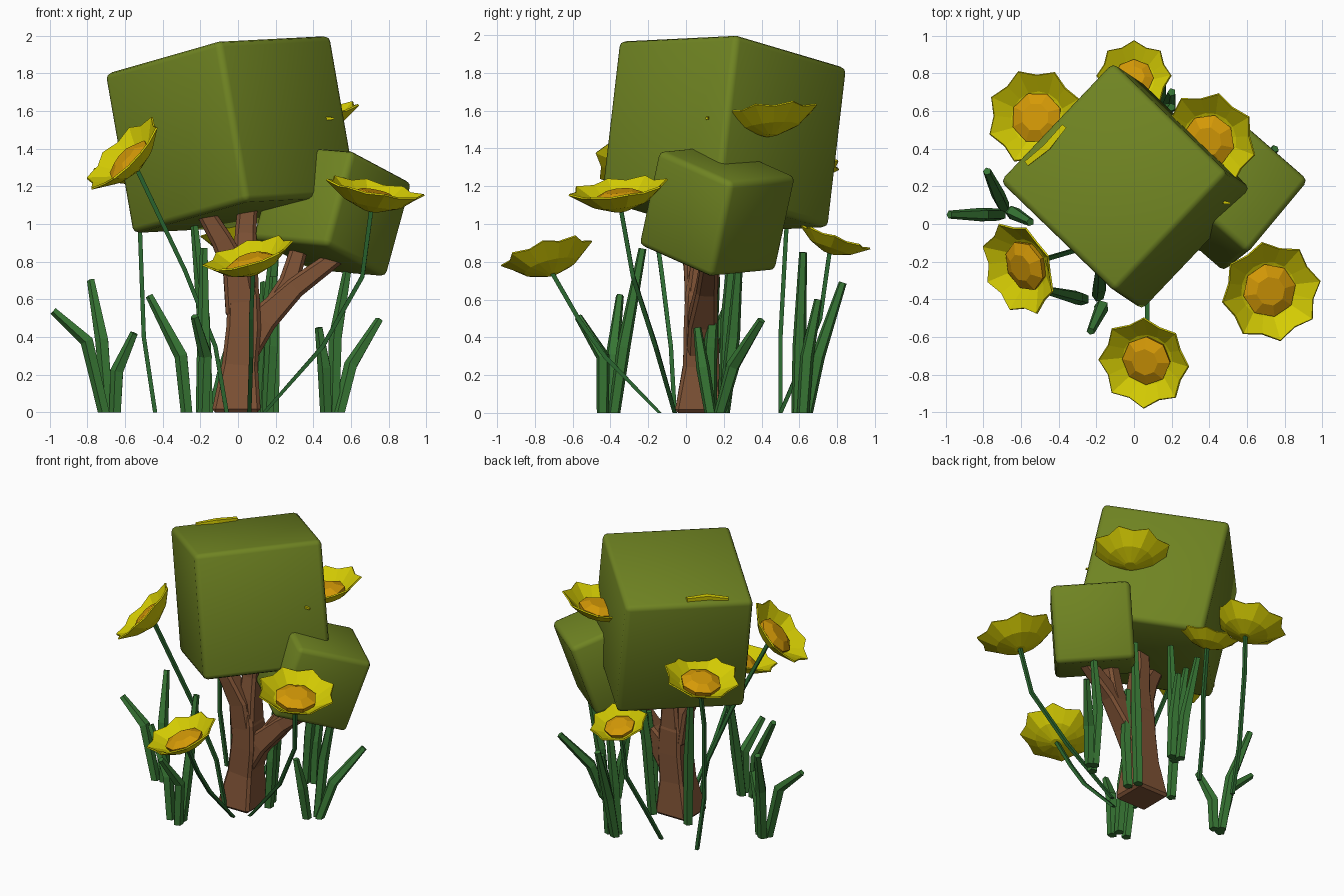
import bpy, bmesh, math
from mathutils import Vector, Matrix

cube = bpy.data.objects.get("Cube")
if cube:
    bpy.data.objects.remove(cube, do_unlink=True)


def material(name, r, g, b):
    m = bpy.data.materials.new(name)
    m.use_nodes = True
    m.diffuse_color = (r, g, b, 1)
    m.node_tree.nodes["Principled BSDF"].inputs["Base Color"].default_value = (r, g, b, 1)
    return m


LEAF = material("leaf_green", 0.16, 0.23, 0.016)
BARK = material("bark_brown", 0.21, 0.085, 0.036)
GRASS = material("grass_green", 0.038, 0.18, 0.034)
STEM = material("stem_green", 0.025, 0.14, 0.03)
PETAL = material("petal_yellow", 0.66, 0.6, 0.001)
POLLEN = material("pollen_orange", 0.66, 0.32, 0.002)


def finish(bm, name, mat):
    bmesh.ops.recalc_face_normals(bm, faces=bm.faces)
    mesh = bpy.data.meshes.new(name)
    bm.to_mesh(mesh)
    bm.free()
    obj = bpy.data.objects.new(name, mesh)
    bpy.context.collection.objects.link(obj)
    mesh.materials.append(mat)
    return obj


def bridge(bm, a, b):
    n = len(a)
    for i in range(n):
        bm.faces.new((a[i], a[(i + 1) % n], b[(i + 1) % n], b[i]))


def tube(name, points, radii, mat, sides=4):
    """Faceted tapering tube along a path, capped at both ends."""
    pts = [Vector(p) for p in points]
    bm = bmesh.new()
    rings = []
    for i, p in enumerate(pts):
        t = (pts[min(i + 1, len(pts) - 1)] - pts[max(i - 1, 0)]).normalized()
        if i == 0 and p.z == 0:
            t = Vector((0, 0, 1))
        u = Vector((0, 1, 0)).cross(t).normalized()
        v = t.cross(u)
        loop = []
        for k in range(sides):
            a = math.tau * (k + 0.5) / sides
            loop.append(bm.verts.new(p + (u * math.cos(a) + v * math.sin(a)) * radii[i]))
        rings.append(loop)
    for a, b in zip(rings, rings[1:]):
        bridge(bm, a, b)
    bm.faces.new(rings[0])
    bm.faces.new(rings[-1])
    return finish(bm, name, mat)


def bevel(obj, width, segments):
    mod = obj.modifiers.new("Bevel", "BEVEL")
    mod.width = width
    mod.segments = segments
    bpy.ops.object.select_all(action="DESELECT")
    obj.select_set(True)
    bpy.context.view_layer.objects.active = obj
    bpy.ops.object.modifier_apply(modifier="Bevel")


# Leaf blocks: tilted cubes given by centre and two edge directions
def leaf_block(name, centre, right, back, size):
    x = Vector(right).normalized()
    z = x.cross(Vector(back)).normalized()
    rot = Matrix((x, z.cross(x), z)).transposed().to_4x4()
    bm = bmesh.new()
    bmesh.ops.create_cube(bm, size=size, matrix=Matrix.Translation(centre) @ rot)
    bevel(finish(bm, name, LEAF), 0.033, 2)
    bpy.ops.object.shade_smooth_by_angle(angle=math.radians(50))


leaf_block("large_leaf_block", (-0.035, 0.2, 1.475), (0.58, 0.61, 0.03), (-0.59, 0.58, -0.17), 0.87)
leaf_block("small_leaf_block", (0.5, 0.165, 1.07), (0.3, 0.36, -0.16), (-0.37, 0.33, 0.03), 0.535)

# Trunk and branches
limbs = {
    "trunk": ([(-0.01, 0.07, 0), (0.01, 0.08, 0.25), (0.03, 0.08, 0.45), (0.03, 0.08, 0.62), (0.02, 0.07, 0.78)],
              [0.185, 0.135, 0.13, 0.12, 0.07]),
    "left_branch": ([(0.02, 0.08, 0.52), (-0.01, 0.06, 0.76), (-0.09, 0.03, 0.92), (-0.21, 0, 1.12)],
                    [0.12, 0.1, 0.08, 0.06]),
    "middle_branch": ([(0.03, 0.08, 0.55), (0.04, 0.09, 0.8), (0.04, 0.11, 0.95), (0.06, 0.12, 1.2)],
                      [0.12, 0.09, 0.08, 0.07]),
    "right_branch": ([(0.02, 0.08, 0.3), (0.13, 0.09, 0.49), (0.3, 0.11, 0.66), (0.57, 0.13, 0.86)],
                     [0.11, 0.11, 0.08, 0.06]),
    "fork_branch": ([(0.17, 0.09, 0.52), (0.27, 0.12, 0.69), (0.35, 0.15, 0.95)], [0.09, 0.075, 0.06]),
}
for name, (path, radii) in limbs.items():
    bevel(tube(name, path, radii, BARK), 0.018, 1)

# Grass tufts: each blade is base, bend and tip
blades = {
    "left_tuft": [[(-0.71, 0.05, 0), (-0.8, 0.05, 0.38), (-0.98, 0.05, 0.54)],
                  [(-0.69, 0.09, 0), (-0.72, 0.15, 0.38), (-0.78, 0.28, 0.7)],
                  [(-0.65, 0.06, 0), (-0.64, 0.06, 0.22), (-0.55, 0.01, 0.42)]],
    "front_tuft": [[(-0.27, -0.4, 0), (-0.3, -0.39, 0.3), (-0.47, -0.35, 0.62)],
                   [(-0.19, -0.38, 0), (-0.18, -0.33, 0.35), (-0.18, -0.23, 0.87)],
                   [(-0.18, -0.44, 0), (-0.17, -0.44, 0.3), (-0.23, -0.57, 0.51)]],
    "right_tuft": [[(0.47, 0.13, 0), (0.46, 0.09, 0.24), (0.43, 0.06, 0.45)],
                   [(0.51, 0.2, 0), (0.52, 0.25, 0.4), (0.59, 0.28, 0.8)],
                   [(0.54, 0.18, 0), (0.6, 0.25, 0.25), (0.75, 0.4, 0.49)]],
    "back_tuft": [[(0.14, 0.59, 0), (0.16, 0.6, 0.35), (0.2, 0.62, 0.85)],
                  [(0.13, 0.64, 0), (0.14, 0.7, 0.3), (0.14, 0.83, 0.69)],
                  [(0.19, 0.62, 0), (0.19, 0.64, 0.3), (0.2, 0.7, 0.6)]],
    "middle_tuft": [[(0.16, 0.13, 0), (0.18, 0.13, 0.35), (0.19, 0.16, 0.72)],
                    [(0.13, 0.2, 0), (0.16, 0.22, 0.5), (0.21, 0.26, 1.03)],
                    [(-0.16, 0.2, 0), (-0.18, 0.22, 0.5), (-0.23, 0.27, 0.99)]],
}
for tuft, paths in blades.items():
    for i, path in enumerate(paths):
        tube(f"{tuft}_blade_{i + 1}", path, [0.034, 0.038, 0.022], GRASS, 5)


# Flowers: scalloped eight-petal cup with a faceted domed centre
def ring(bm, n, radius, z):
    return [bm.verts.new((radius(k) * math.cos(math.tau * k / n),
                          radius(k) * math.sin(math.tau * k / n), z)) for k in range(n)]


def flower(name, centre, normal, size, path=()):
    n = Vector(normal).normalized()
    place = (Matrix.Translation(centre) @ n.to_track_quat("Z", "Y").to_matrix().to_4x4()
             @ Matrix.Scale(size, 4))
    bm = bmesh.new()
    rim = ring(bm, 16, lambda k: 0.88 if k % 2 else 1.02, 0)
    for v in rim[1::2]:
        v.co.z = -0.05
    mid = ring(bm, 16, lambda k: 0.57, -0.32)
    low = ring(bm, 16, lambda k: 0.14, -0.48)
    bridge(bm, rim, mid)
    bridge(bm, mid, low)
    bm.faces.new(low)
    bm.transform(place)
    cup = finish(bm, name + "_petals", PETAL)
    cup.modifiers.new("Thickness", "SOLIDIFY").thickness = 0.01

    bm = bmesh.new()
    rings = [ring(bm, 8, lambda k, r=r: r, z) for r, z in ((0.52, -0.36), (0.55, -0.22), (0.3, -0.1))]
    bridge(bm, rings[0], rings[1])
    bridge(bm, rings[1], rings[2])
    bm.faces.new(rings[0])
    bm.faces.new(rings[2])
    bm.transform(place)
    finish(bm, name + "_centre", POLLEN)

    if path:
        end = Vector(centre) - n * size * 0.46
        tube(name + "_stem", [*path, end], [0.016] * (len(path) + 1), STEM)


flower("front_flower", (0.05, -0.74, 0.85), (-0.27, -0.25, 0.93), 0.24,
       [(0.06, -0.14, 0), (0.07, -0.43, 0.3), (0.07, -0.57, 0.5)])
flower("right_flower", (0.73, -0.36, 1.2), (0.18, -0.12, 0.97), 0.26,
       [(0.14, -0.06, 0), (0.45, -0.16, 0.35), (0.66, -0.28, 0.72)])
flower("left_flower", (-0.62, -0.24, 1.38), (-0.68, -0.29, 0.68), 0.25,
       [(-0.06, -0.06, 0), (-0.12, -0.08, 0.35), (-0.28, -0.13, 0.75)])
flower("back_left_flower", (-0.53, 0.57, 1.34), (-0.22, 0.1, 0.96), 0.25,
       [(-0.44, 0.5, 0), (-0.5, 0.5, 0.4), (-0.52, 0.53, 0.95)])
flower("back_right_flower", (0.385, 0.435, 1.6), (-0.17, -0.1, 0.97), 0.258)
flower("back_flower", (0, 0.79, 0.94), (0, 0.33, 0.94), 0.19,
       [(-0.15, 0.5, 0), (-0.09, 0.61, 0.25), (-0.01, 0.71, 0.5)])

# Petal edges poking out of the large leaf block
tube("top_petal_edge", [(-0.57, 0.32, 1.81), (-0.46, 0.41, 1.83), (-0.37, 0.52, 1.83)],
     [0.02, 0.026, 0.02], PETAL)
tube("side_petal_tip", [(0.45, 0.12, 1.56), (0.51, 0.11, 1.56)], [0.014, 0.008], PETAL)
